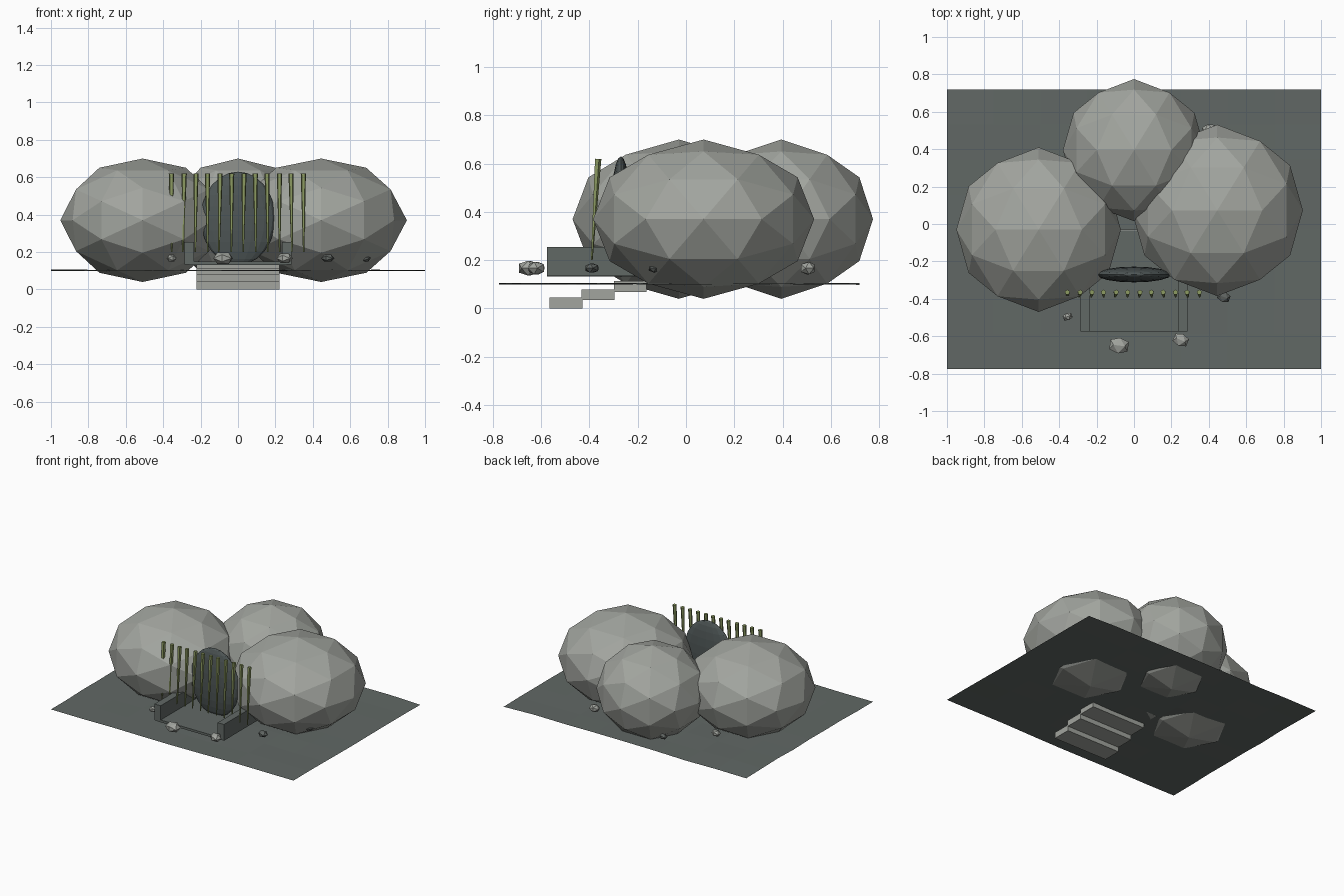
import bpy, bmesh, math, random
from mathutils import Vector, Matrix

if "Cube" in bpy.data.objects:
    bpy.data.objects.remove(bpy.data.objects["Cube"])

random.seed(4)


def material(name, rgb):
    m = bpy.data.materials.new(name)
    lin = [((c / 255 + 0.055) / 1.055) ** 2.4 for c in rgb]
    m.diffuse_color = (*lin, 1)
    m.use_nodes = True
    m.node_tree.nodes["Principled BSDF"].inputs["Base Color"].default_value = m.diffuse_color
    return m


STONE = material("pale stone", (162, 165, 159))
DARK_STONE = material("dark stone", (96, 101, 98))
EARTH = material("grey earth", (97, 104, 101))
DOOR = material("dark slate", (78, 86, 86))
GREEN = material("moss green", (138, 152, 96))


def finish(name, bm, mat):
    bmesh.ops.recalc_face_normals(bm, faces=bm.faces)
    mesh = bpy.data.meshes.new(name)
    bm.to_mesh(mesh)
    bm.free()
    mesh.materials.append(mat)
    ob = bpy.data.objects.new(name, mesh)
    bpy.context.collection.objects.link(ob)
    return ob


def faceted_ball(name, centre, radii, mat, subdivided=False, spin=0.0):
    """Icosahedron with its two-fold axes on x, y and z, optionally split once."""
    t = (1 + 5 ** 0.5) / 2
    pts = []
    for a in (-1, 1):
        for b in (-t, t):
            pts += [Vector((a, 0, b)), Vector((0, b, a)), Vector((b, a, 0))]
    pts = [p.normalized() for p in pts]
    if subdivided:
        pts += [(p + q).normalized() for i, p in enumerate(pts)
                for q in pts[:i] if p.dot(q) > 0.4]
    bm = bmesh.new()
    for p in pts:
        bm.verts.new(p)
    bmesh.ops.convex_hull(bm, input=bm.verts[:])
    bmesh.ops.transform(bm, verts=bm.verts, matrix=Matrix.Translation(centre)
                        @ Matrix.Rotation(spin, 4, 'Z')
                        @ Matrix.Diagonal((*radii, 1)))
    return finish(name, bm, mat)


def box(name, x, y, z, mat):
    bm = bmesh.new()
    bmesh.ops.create_cube(bm, size=1)
    for v in bm.verts:
        v.co = [lo + (c + 0.5) * (hi - lo) for c, (lo, hi) in zip(v.co, (x, y, z))]
    return finish(name, bm, mat)


# Ground sheet with a slight unevenness
bm = bmesh.new()
bmesh.ops.create_grid(bm, x_segments=8, y_segments=8, size=1)
for v in bm.verts:
    v.co = (v.co.x, -0.028 + v.co.y * 0.747, 0.102 + random.uniform(-0.004, 0.004))
finish("ground", bm, EARTH)

# Three large domes
for name, x, y, r in (("left_dome", -0.51, -0.03, 0.44),
                      ("right_dome", 0.445, 0.073, 0.458),
                      ("back_dome", 0, 0.395, 0.38)):
    faceted_ball(name, (x, y, 0.37), (r, r, 0.33), STONE, subdivided=True)

# Flattened oval door
bm = bmesh.new()
bmesh.ops.create_uvsphere(bm, u_segments=16, v_segments=12, radius=1)
bmesh.ops.transform(bm, verts=bm.verts, matrix=Matrix.Translation((0, -0.27, 0.38))
                    @ Matrix.Diagonal((0.2, 0.042, 0.25, 1)))
finish("oval_door", bm, DOOR)

# Steps rising to the door
for i in range(4):
    y, z = -0.565 + 0.133 * i, 0.0345 * i
    box(f"step_{i + 1}", (-0.223, 0.223), (y, y + 0.136), (z, z + 0.045), STONE)

# Landing and the low walls on both sides
box("landing", (-0.26, 0.26), (-0.575, -0.036), (0.132, 0.149), EARTH)
for side, name in ((-1, "left_wall"), (1, "right_wall")):
    box(name, sorted((side * 0.235, side * 0.287)), (-0.575, -0.036),
        (0.134, 0.255), EARTH)

# Row of hanging tapered strands
for i in range(12):
    x = -0.355 + 0.0641 * i
    bm = bmesh.new()
    bmesh.ops.create_cone(bm, cap_ends=True, segments=5, radius1=0.004,
                          radius2=0.0145, depth=0.42)
    lean = Matrix.Rotation(-math.radians(3.5), 4, 'X')
    sway = Matrix.Rotation(math.radians(random.uniform(-1, 1)), 4, 'Y')
    bmesh.ops.transform(bm, verts=bm.verts,
                        matrix=Matrix.Translation((x, -0.378, 0.41)) @ lean @ sway)
    finish(f"strand_{i + 1}", bm, GREEN)

# Small scattered rocks: x, y, radius, height, material
rocks = ((-0.355, -0.495, 0.028, 0.022, STONE), (-0.08, -0.65, 0.058, 0.036, STONE),
         (0.25, -0.62, 0.046, 0.03, STONE), (0.48, -0.39, 0.038, 0.022, DARK_STONE),
         (0.68, -0.13, 0.032, 0.02, DARK_STONE), (0.4, 0.505, 0.04, 0.03, STONE),
         (-0.5, 0.36, 0.035, 0.025, STONE), (-0.24, 0.61, 0.03, 0.02, DARK_STONE))
for i, (x, y, r, h, mat) in enumerate(rocks):
    faceted_ball(f"rock_{i + 1}", (x, y, 0.167), (r, r * 0.85, h), mat,
                 spin=random.uniform(-0.4, 0.4))
